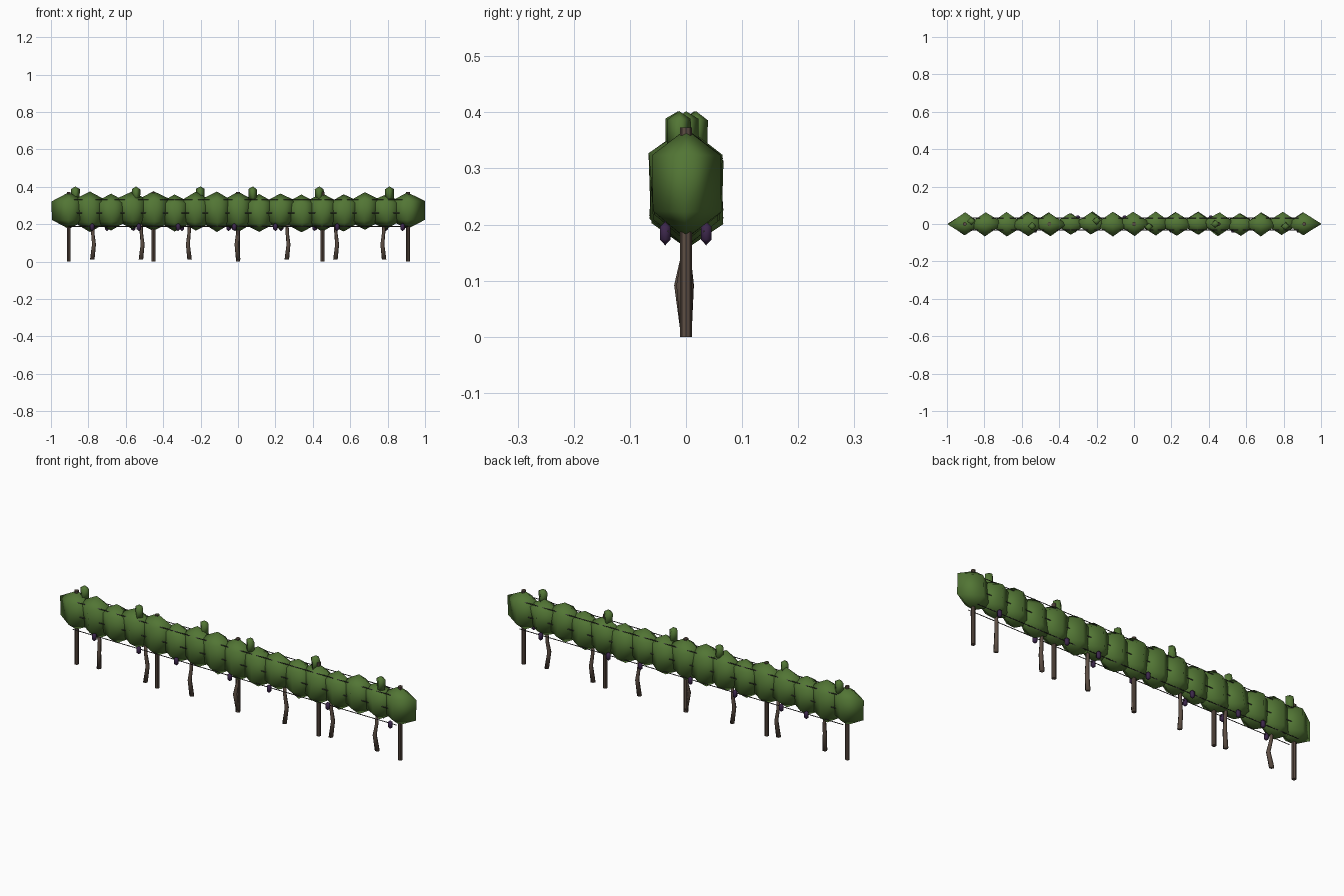
import bpy, bmesh, math, random
from mathutils import Vector

if "Cube" in bpy.data.objects:
    bpy.data.objects.remove(bpy.data.objects["Cube"])

random.seed(4)


def material(name, rgb):
    m = bpy.data.materials.new(name)
    m.diffuse_color = (*rgb, 1)
    m.use_nodes = True
    m.node_tree.nodes["Principled BSDF"].inputs["Base Color"].default_value = m.diffuse_color
    return m


LEAF = material("leaf green", (0.085, 0.18, 0.035))
WOOD = material("brown wood", (0.11, 0.077, 0.058))
GRAPE = material("grape purple", (0.045, 0.02, 0.07))
WIRE = material("dark wire", (0.05, 0.045, 0.045))


def lofted(name, mat, rings, top=None, bottom=None, smooth=True):
    """Bridge rings of points upward; ends close on a tip or as a flat cap."""
    bm = bmesh.new()
    loops = [[bm.verts.new(p) for p in ring] for ring in rings]
    n = len(loops[0])
    for a, b in zip(loops, loops[1:]):
        for i in range(n):
            j = (i + 1) % n
            bm.faces.new((a[i], a[j], b[j], b[i]))
    for loop, tip in ((loops[-1], top), (loops[0], bottom)):
        if tip is None:
            bm.faces.new(loop)
        else:
            v = bm.verts.new(tip)
            for i in range(n):
                bm.faces.new((loop[i], loop[(i + 1) % n], v))
    bmesh.ops.recalc_face_normals(bm, faces=bm.faces)
    for f in bm.faces:
        f.smooth = smooth
    me = bpy.data.meshes.new(name)
    bm.to_mesh(me)
    bm.free()
    me.materials.append(mat)
    ob = bpy.data.objects.new(name, me)
    bpy.context.collection.objects.link(ob)
    return ob


def ring(c, rx, ry, n, jitter=0.0):
    def j():
        return random.uniform(-jitter, jitter)
    return [Vector((c[0] + rx * math.cos(2 * math.pi * i / n) + j(),
                    c[1] + ry * math.sin(2 * math.pi * i / n) + j(), c[2] + j()))
            for i in range(n)]


def clump(name, mat, x, y, z0, z1, rx, ry, n=4, jitter=0.0, shoulder=0.24):
    """Faceted blob: two rings between a bottom and a top tip."""
    h = z1 - z0
    lo = ring((x, y, z0 + h * shoulder), rx, ry, n, jitter)
    hi = ring((x, y, z1 - h * shoulder), rx, ry, n, jitter)
    return lofted(name, mat, [lo, hi], (x, y, z1), (x, y, z0))


# Leaf clumps along the row
for i in range(17):
    x = -0.905 + i * 1.81 / 16
    end = i in (0, 16)
    top = 0.37 if end else random.uniform(0.358, 0.377)
    low = 0.175 if end else random.uniform(0.156, 0.175)
    clump("leaf_clump", LEAF, x, 0, low, top, 0.093 if end else 0.092, 0.061,
          jitter=0.003 if end else 0.006)

# Young shoots poking out on top
for x, y in ((-0.87, 0.015), (-0.545, -0.012), (-0.2, 0.018),
             (0.08, -0.014), (0.435, 0.0), (0.81, -0.012)):
    clump("top_shoot", LEAF, x, y, 0.325, 0.402, 0.023, 0.021, jitter=0.002, shoulder=0.19)

# Hanging grape bunches on both sides
for y, xs in ((-0.037, (-0.78, -0.53, -0.32, -0.02, 0.2, 0.53, 0.88)),
              (0.036, (-0.7, -0.56, -0.3, -0.05, 0.23, 0.41, 0.79))):
    for x in xs:
        clump("grape_bunch", GRAPE, x, y, 0.163, 0.206, 0.012, 0.011, n=6)

# Support posts
for x in (-0.905, -0.4525, 0, 0.4525, 0.91):
    lofted("support_post", WOOD, [ring((x, 0, z), 0.0105, 0.0105, 8) for z in (0, 0.373)],
           smooth=False)

# Crooked vine trunks
for i in range(7):
    x = -0.779 + i * 0.26
    bx = 0.009 if i in (0, 1, 4, 5) else -0.009
    by = (-0.012, 0.005, -0.004, -0.012, 0.005, 0.004, -0.008)[i]
    path = ((x, 0, 0.012, 0.012), (x + bx, by, 0.092, 0.0105),
            (x + bx * 0.3, 0, 0.15, 0.009), (x, 0, 0.23, 0.008))
    lofted("vine_trunk", WOOD, [ring((px, py, pz), r, r, 6) for px, py, pz, r in path])

# Trellis wires
for z in (0.188, 0.26, 0.331):
    for y in (-0.032, 0.032):
        rings = [[Vector((x, y + 0.0022 * math.cos(a * math.pi / 2),
                          z + 0.0022 * math.sin(a * math.pi / 2))) for a in range(4)]
                 for x in (-0.905, 0.91)]
        lofted("trellis_wire", WIRE, rings, smooth=False)
